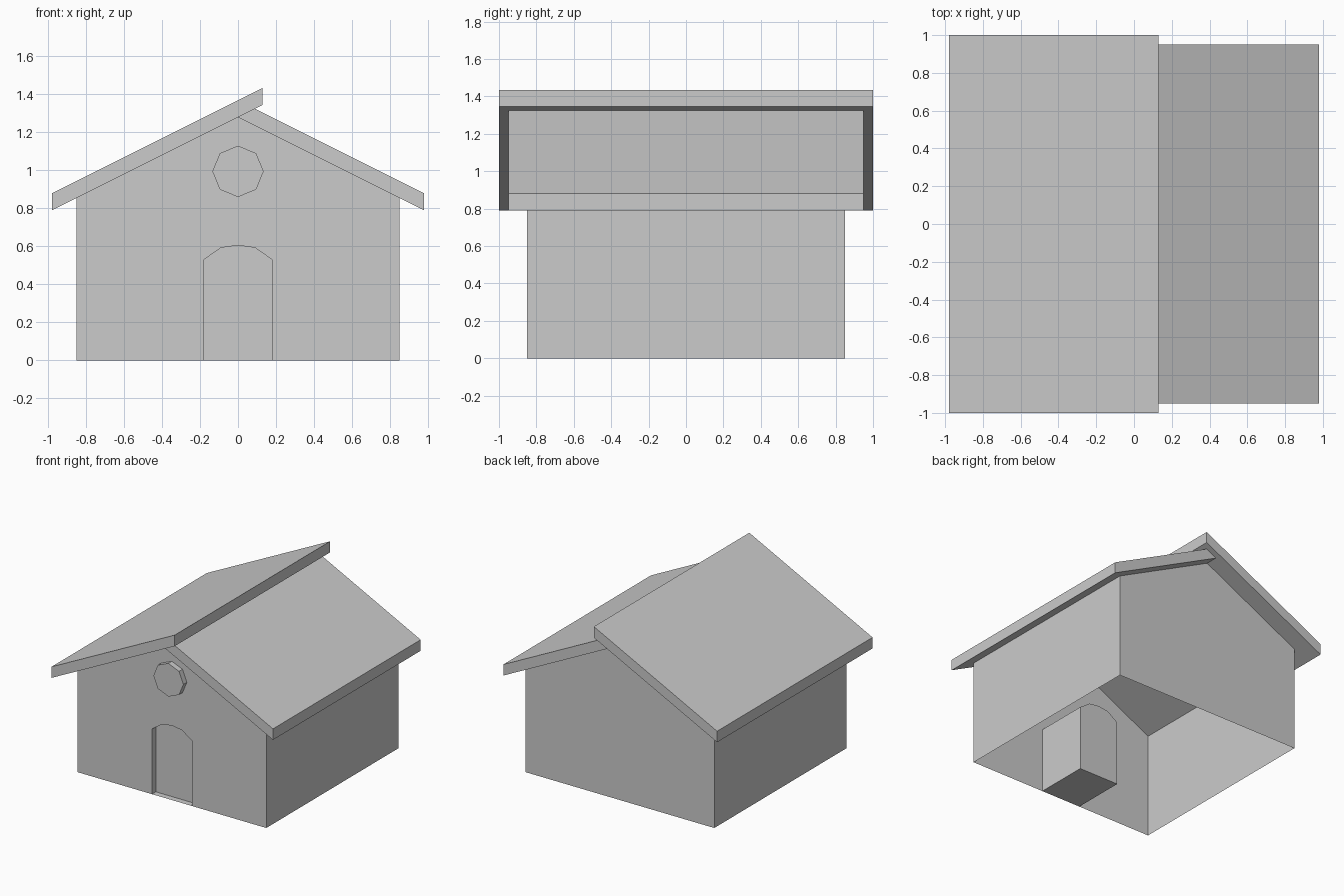
import bpy, bmesh, math

if "Cube" in bpy.data.objects:
    bpy.data.objects.remove(bpy.data.objects["Cube"])


def finish(name, bm):
    bmesh.ops.recalc_face_normals(bm, faces=bm.faces[:])
    mesh = bpy.data.meshes.new(name)
    bm.to_mesh(mesh)
    bm.free()
    obj = bpy.data.objects.new(name, mesh)
    bpy.context.collection.objects.link(obj)
    return obj


def ring(bm, profile, y):
    return [bm.verts.new((x, y, z)) for x, z in profile]


def strip(bm, a, b, closed=True):
    n = len(a)
    for i in range(n if closed else n - 1):
        j = (i + 1) % n
        bm.faces.new((a[i], a[j], b[j], b[i]))


def prism(name, profile, y0, y1):
    """Closed solid: an x-z profile extruded along y."""
    bm = bmesh.new()
    a, b = ring(bm, profile, y0), ring(bm, profile, y1)
    strip(bm, a, b)
    bm.faces.new(a)
    bm.faces.new(b)
    return finish(name, bm)


W, RIDGE, SLOPE, T = 0.85, 1.28, 0.5, 0.09
EAVE = 0.98


def under(x):
    return RIDGE - SLOPE * abs(x)


gable = [(W, 0), (W, under(W)), (0, RIDGE), (-W, under(W)), (-W, 0)]
arch = [(-0.18, 0), (-0.18, 0.53), (-0.09, 0.593), (0, 0.606),
        (0.09, 0.593), (0.18, 0.53), (0.18, 0)]

# House walls: hollow shell, open underneath, with a doorway reveal
bm = bmesh.new()
front, back = ring(bm, gable, -W), ring(bm, gable, W)
strip(bm, front, back, closed=False)
bm.faces.new(back)
door_edge, door_inner = ring(bm, arch, -W), ring(bm, arch, -W + 0.05)
bm.faces.new(front + door_edge)
strip(bm, door_edge, door_inner)
finish("house_walls", bm)

# Door block set back into the doorway
prism("door", arch, -W + 0.05, -0.41)

# Eight-sided window standing slightly proud of the gable
octagon = [(0.135 * math.sin(k * math.pi / 4), 0.995 + 0.135 * math.cos(k * math.pi / 4))
           for k in range(8)]
prism("gable_window", octagon, -W - 0.045, -W + 0.045)

# Left roof slab overshoots the ridge
over = 0.13
prism("roof_left", [(-EAVE, under(EAVE)), (over, RIDGE + SLOPE * over),
                    (over, RIDGE + SLOPE * over + T), (-EAVE, under(EAVE) + T)], -1, 1)

# Right roof slab butts against the underside of the left one
prism("roof_right", [(0, RIDGE), (EAVE, under(EAVE)), (EAVE, under(EAVE) + T),
                     (T, RIDGE + SLOPE * T)], -0.95, 0.95)
